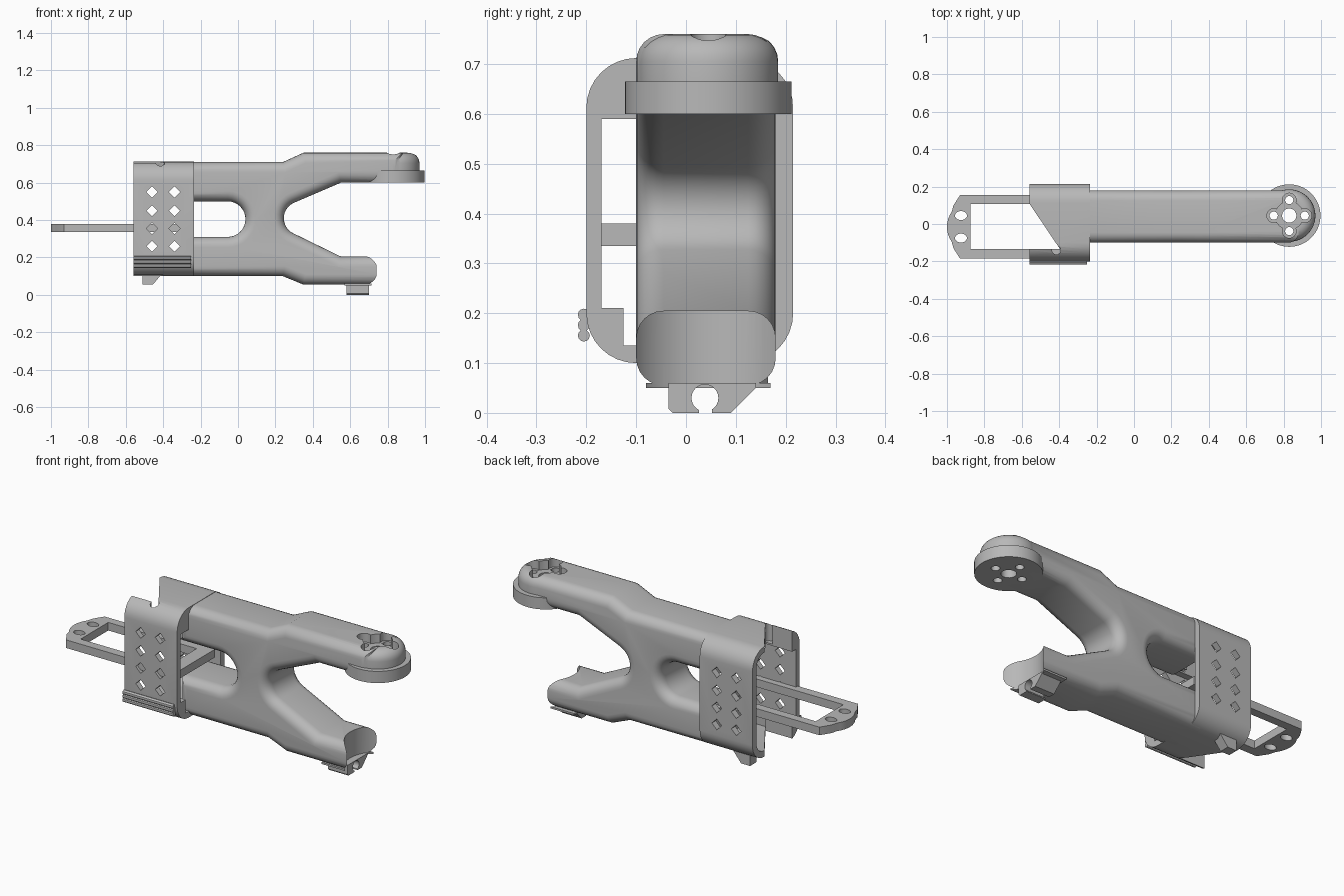
import bpy, bmesh
from math import sin, cos, pi, radians

if "Cube" in bpy.data.objects:
    bpy.data.objects.remove(bpy.data.objects["Cube"])

grey = bpy.data.materials.new("matte grey")
grey.use_nodes = True
grey.diffuse_color = (0.48, 0.48, 0.48, 1)
grey.node_tree.nodes["Principled BSDF"].inputs["Base Color"].default_value = grey.diffuse_color


def arc(cx, cy, r, start, end, n=10, ry=None):
    """Points along an arc, angles in degrees."""
    angles = [radians(start + (end - start) * i / n) for i in range(n + 1)]
    return [(cx + r * cos(a), cy + (ry or r) * sin(a)) for a in angles]


def circle(cx, cy, r, n=32, ry=None):
    return arc(cx, cy, r, 0, 360, n, ry)[:-1]


def rect(a0, b0, a1, b1):
    return [(a0, b0), (a1, b0), (a1, b1), (a0, b1)]


def prism(name, points, axis, low, high, bevel=0.0, ends="both"):
    """Extrude a 2D outline along an axis, optionally rounding its cap edges."""
    place = {"x": lambda a, b, h: (h, a, b),
             "y": lambda a, b, h: (a, h, b),
             "z": lambda a, b, h: (a, b, h)}[axis]
    bm = bmesh.new()
    rings = [[bm.verts.new(place(a, b, h)) for a, b in points] for h in (low, high)]
    caps = [bm.faces.new(ring) for ring in rings]
    n = len(points)
    for i in range(n):
        j = (i + 1) % n
        bm.faces.new((rings[0][i], rings[0][j], rings[1][j], rings[1][i]))
    bmesh.ops.recalc_face_normals(bm, faces=bm.faces)
    if bevel:
        rounded = caps if ends == "both" else caps[1:]
        edges = [e for f in rounded for e in f.edges]
        bmesh.ops.bevel(bm, geom=edges, offset=bevel, segments=6, profile=0.5,
                        affect="EDGES", clamp_overlap=False)
    mesh = bpy.data.meshes.new(name)
    bm.to_mesh(mesh)
    bm.free()
    mesh.materials.append(grey)
    obj = bpy.data.objects.new(name, mesh)
    bpy.context.collection.objects.link(obj)
    return obj


def combine(obj, others, operation="DIFFERENCE"):
    """Apply boolean tools to an object, then discard the tools."""
    bpy.context.view_layer.objects.active = obj
    for tool in others:
        tool.hide_render = True
        mod = obj.modifiers.new("cut", "BOOLEAN")
        mod.operation, mod.solver, mod.object = operation, "EXACT", tool
        bpy.ops.object.modifier_apply(modifier=mod.name)
        bpy.data.objects.remove(tool)


JX, JY = 0.83, 0.045          # joint axis at the end of the arm
FRONT, BACK = -0.10, 0.18     # body depth

# Forked body with an open slot on the left and a V notch on the right
outline = ([(-0.30, 0.10), (0.24, 0.10), (0.35, 0.055), (0.80, 0.055), (0.80, 0.205), (0.55, 0.205)]
           + arc(0.335, 0.41, 0.09, 246, 114, 14)
           + [(0.55, 0.60), (0.88, 0.60), (0.88, 0.76), (0.35, 0.76), (0.24, 0.71),
              (-0.30, 0.71), (-0.30, 0.50)]
           + arc(-0.055, 0.405, 0.095, 90, -90, 16)
           + [(-0.30, 0.31)])
body = prism("forked_body", outline, "y", FRONT, BACK, 0.055)
combine(body, [prism("arm_tip", circle(JX, JY, 0.14, 48), "z", 0.61, 0.76, 0.055, "top")], "UNION")
combine(body, [prism("joint_disc", circle(JX, JY, 0.167, 64), "z", 0.60, 0.665)], "UNION")

# Flower-shaped pocket and bolt holes in the arm tip
spots = [(JX + 0.083 * cos(k * pi / 2), JY + 0.083 * sin(k * pi / 2)) for k in range(4)]
pocket = [prism("pocket", circle(JX, JY, 0.075), "z", 0.71, 0.80)]
pocket += [prism("pocket_lobe", circle(x, y, 0.037, 24), "z", 0.711, 0.80) for x, y in spots]
holes = [prism("axle_hole", circle(JX, JY, 0.038), "z", 0.5, 0.85)]
holes += [prism("bolt_hole", circle(x, y, 0.022, 20), "z", 0.5, 0.85) for x, y in spots]
combine(body, pocket + holes)


def foot_cut():
    return prism("foot_cutter", circle(JX, JY, 0.17, 64), "z", -0.1, 0.45)


# Concave end of the lower arm, thin lip and cable clip beneath it
combine(body, [foot_cut()])
lip = prism("foot_lip", rect(0.57, -0.08, 0.74, 0.17), "z", 0.05, 0.06)
combine(lip, [foot_cut()])
clip = prism("foot_clip", [(-0.035, 0.008), (-0.027, 0), (0.09, 0), (0.14, 0.05), (0.14, 0.06),
                           (-0.035, 0.06)], "x", 0.58, 0.70)
combine(clip, [prism("clip_bore", circle(0.038, 0.03, 0.027, 24), "x", 0.5, 0.8),
               prism("clip_gap", rect(0.026, -0.02, 0.052, 0.03), "x", 0.5, 0.8)])

# Hollow sleeve around the body's left end
X0, X1 = -0.56, -0.235


def rounded_box(a0, b0, a1, b1, r):
    return (arc(a1 - r, b1 - r, r, 0, 90, 8) + arc(a0 + r, b1 - r, r, 90, 180, 8)
            + arc(a0 + r, b0 + r, r, 180, 270, 8) + arc(a1 - r, b0 + r, r, 270, 360, 8))


sleeve = prism("sleeve", rounded_box(-0.20, 0.10, 0.215, 0.712, 0.10), "x", X0, X1)
cavity = ([(-0.17, 0.21), (-0.125, 0.21), (-0.125, 0.135)] + arc(0.115, 0.20, 0.065, 270, 360, 8)
          + arc(0.115, 0.615, 0.065, 0, 90, 8) + [(-0.10, 0.68), (-0.10, 0.59), (-0.17, 0.59)])
cutters = [prism("cavity", cavity, "x", -0.7, -0.1),
           prism("slanted_opening", [(-0.60, 0.17), (-0.56, 0.11), (-0.395, -0.135), (-0.60, -0.135)],
                 "z", 0.0, 0.8),
           prism("top_notch", circle(-0.415, -0.14, 0.023, 20), "z", 0.6, 0.8)]
for x in (-0.46, -0.34):
    for z in (0.26, 0.355, 0.45, 0.55):
        cutters.append(prism("diamond_hole", circle(x, z, 0.03, 4), "y", -0.3, 0.3))
combine(sleeve, cutters)

# Grip ribs low on the sleeve front
for i in range(3):
    prism(f"grip_rib_{i + 1}", circle(-0.205, 0.155 + 0.021 * i, 0.012, 12), "x", X0, -0.25)

# Hook under the sleeve
prism("sleeve_hook", [(-0.51, 0.055), (-0.455, 0.055), (-0.405, 0.115), (-0.51, 0.115)],
      "y", 0.11, 0.165)

# Flat mounting frame sliding into the sleeve
frame_outline = ([(-0.25, -0.185), (-0.93, -0.185), (-0.965, -0.13)]
                 + arc(-0.86, -0.015, 0.14, 215, 145, 8)
                 + [(-0.965, 0.10), (-0.93, 0.155), (-0.25, 0.155)])
frame = prism("mounting_frame", frame_outline, "z", 0.335, 0.38)
combine(frame, [prism("frame_window", rect(-0.875, -0.135, -0.33, 0.108), "z", 0.2, 0.5)]
        + [prism("frame_hole", circle(-0.925, y, 0.032, 24, 0.024), "z", 0.2, 0.5)
           for y in (-0.075, 0.045)])

# Smooth shading with sharp edges kept
bpy.ops.object.select_all(action="DESELECT")
for obj in bpy.context.collection.objects:
    if obj.type == "MESH":
        obj.select_set(True)
bpy.context.view_layer.objects.active = body
bpy.ops.object.shade_smooth_by_angle(angle=radians(30))
